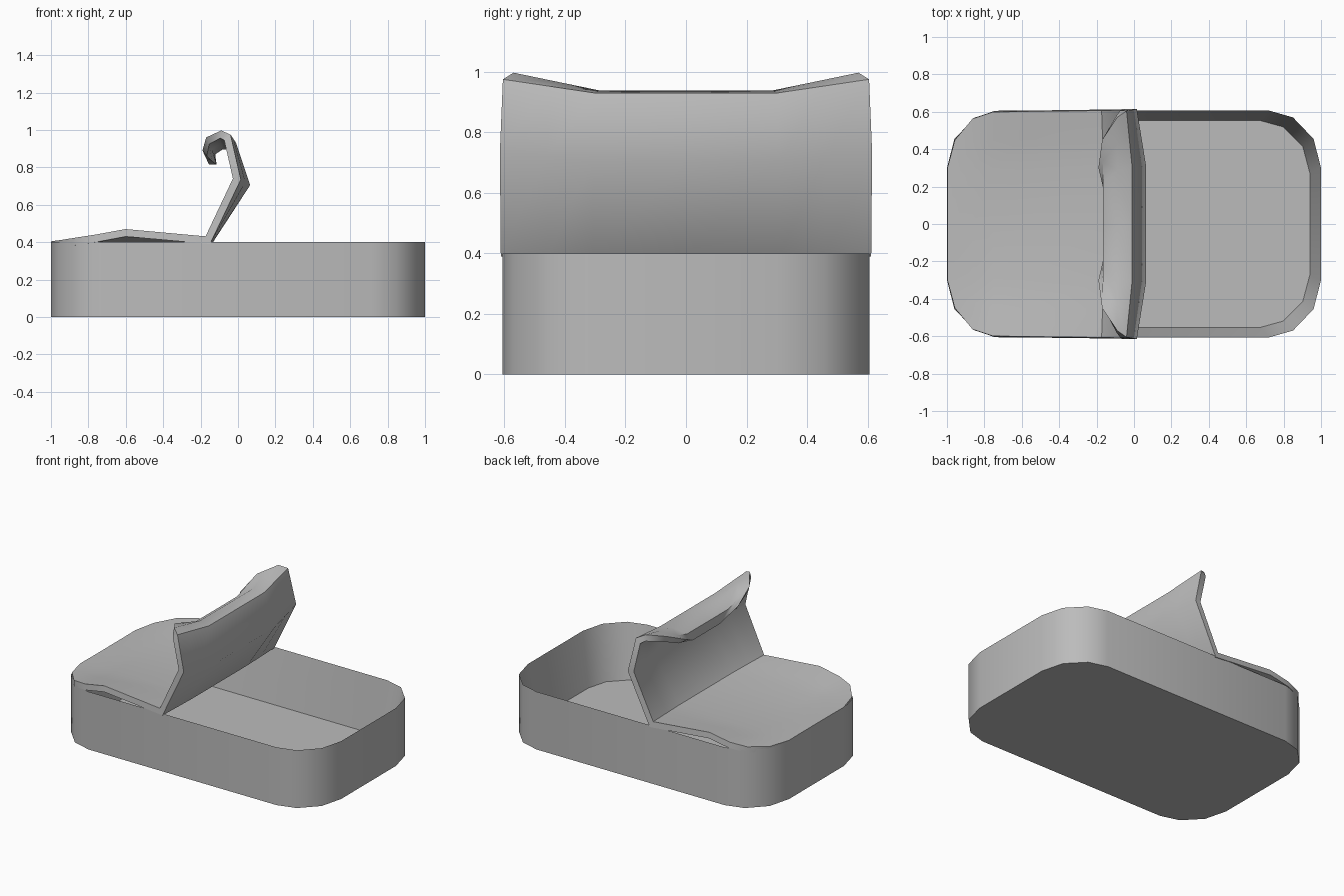
import bpy, bmesh, math
from mathutils import Vector

if "Cube" in bpy.data.objects:
    bpy.data.objects.remove(bpy.data.objects["Cube"])

tin = bpy.data.materials.new("tin grey")
tin.use_nodes = True
GREY = (0.5, 0.5, 0.5, 1)
tin.diffuse_color = GREY
tin.node_tree.nodes["Principled BSDF"].inputs["Base Color"].default_value = GREY


def make_object(name, bm, angle):
    bmesh.ops.recalc_face_normals(bm, faces=bm.faces)
    mesh = bpy.data.meshes.new(name)
    bm.to_mesh(mesh)
    bm.free()
    mesh.materials.append(tin)
    obj = bpy.data.objects.new(name, mesh)
    bpy.context.collection.objects.link(obj)
    bpy.ops.object.select_all(action='DESELECT')
    obj.select_set(True)
    bpy.context.view_layer.objects.active = obj
    bpy.ops.object.shade_smooth_by_angle(angle=math.radians(angle))
    return obj


def bridge(bm, a, b, closed):
    n = len(a)
    for i in range(n if closed else n - 1):
        j = (i + 1) % n
        bm.faces.new((a[i], a[j], b[j], b[i]))


# Can: straight outer wall, sharp rim, inner wall sloping in to the floor
corner = [(1, 0.3), (0.96, 0.455), (0.85, 0.57), (0.72, 0.607)]
outline = corner + [(-x, y) for x, y in reversed(corner)]
outline += [(-x, -y) for x, y in outline]
bm = bmesh.new()
base, rim, floor = [
    [bm.verts.new((x * sx, y * sy, z)) for x, y in outline]
    for sx, sy, z in ((1, 1, 0), (1, 1, 0.4), (0.94, 0.91, 0.03))]
bridge(bm, base, rim, True)
bridge(bm, rim, floor, True)
bm.faces.new(base)
bm.faces.new(floor)
make_object("can", bm, 40)

# Lid rows: half width, section in the middle (x, z), section at the ends (x, z)
rows = [
    (0.30, (-0.995, 0.365), (-0.995, 0.365)),
    (0.45, (-0.955, 0.366), (-0.955, 0.37)),
    (0.565, (-0.86, 0.368), (-0.86, 0.385)),
    (0.603, (-0.75, 0.37), (-0.75, 0.402)),
    (0.606, (-0.60, 0.375), (-0.60, 0.43)),
    (0.612, (-0.14, 0.39), (-0.15, 0.39)),
    (0.615, (0.065, 0.705), (0.015, 0.735)),
    (0.605, (-0.01, 0.93), (-0.04, 0.975)),
    (0.57, (-0.09, 0.938), (-0.09, 0.997)),
    (0.45, (-0.165, 0.89), (-0.17, 0.96)),
    (0.30, (-0.155, 0.815), (-0.19, 0.89)),
]
bm = bmesh.new()
grid = []
for width, mid, end in rows:
    line = []
    for t in (-1, -0.75, -0.5, 0, 0.5, 0.75, 1):
        x, z = Vector(mid).lerp(Vector(end), max(0, abs(t) * 2 - 1))
        line.append(bm.verts.new((x, t * width, z)))
    grid.append(line)
for a, b in zip(grid, grid[1:]):
    bridge(bm, a, b, False)

# Thicken the lid towards the inside of the curl
bmesh.ops.recalc_face_normals(bm, faces=bm.faces)
bm.normal_update()
bm.faces.ensure_lookup_table()
if bm.faces[0].normal.z > 0:
    bmesh.ops.reverse_faces(bm, faces=bm.faces)
    bm.normal_update()
bmesh.ops.solidify(bm, geom=bm.faces[:], thickness=0.04)
make_object("peeled_lid", bm, 55)
